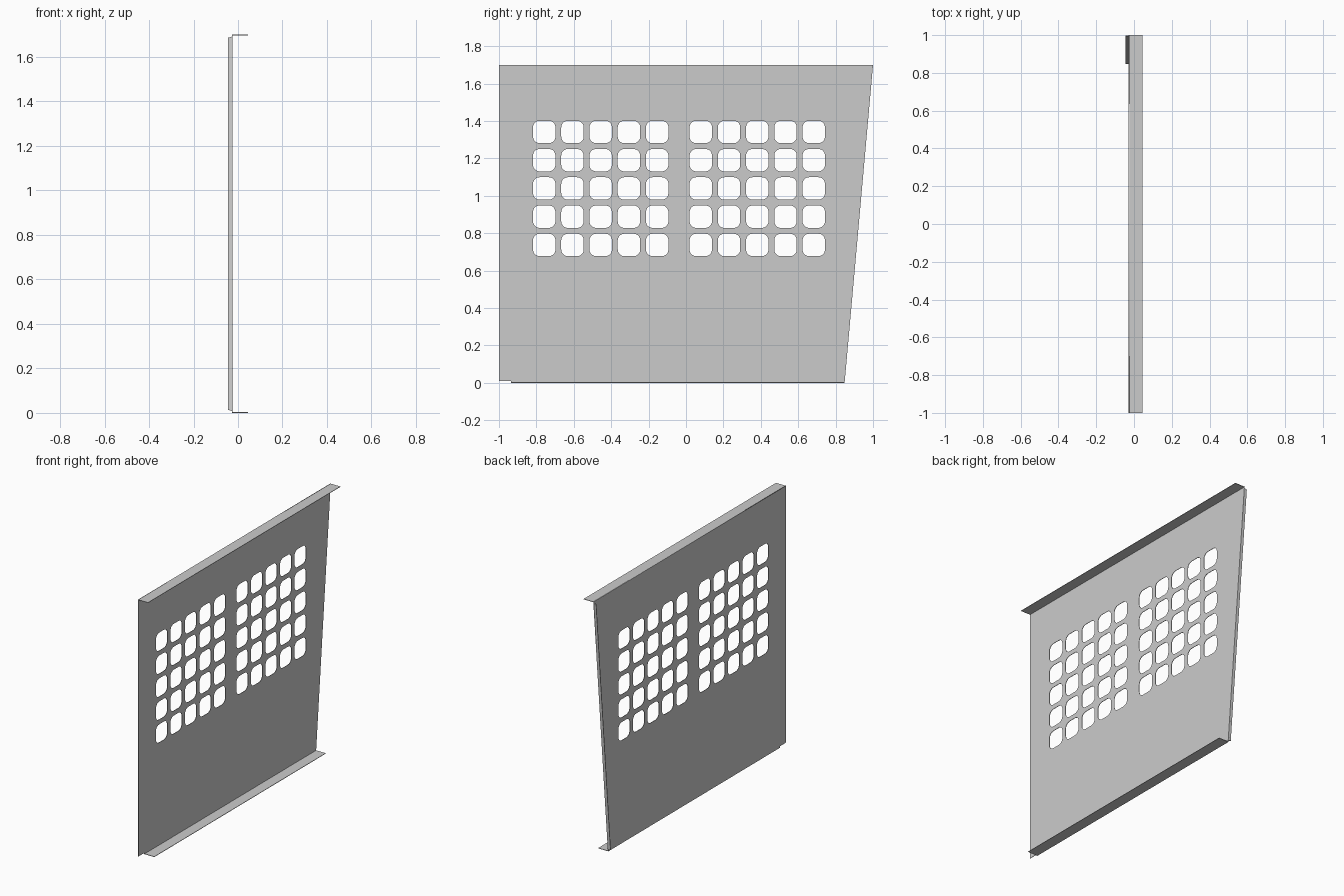
import bpy
import bmesh
import math
from mathutils import Vector

cube = bpy.data.objects.get("Cube")
if cube:
    bpy.data.objects.remove(cube, do_unlink=True)

GREY = (0.6, 0.6, 0.6, 1.0)
steel = bpy.data.materials.new("sheet_grey")
steel.use_nodes = True
steel.diffuse_color = GREY
steel.node_tree.nodes["Principled BSDF"].inputs["Base Color"].default_value = GREY

T = 0.003            # sheet thickness
FACE = -0.025        # outer face of the panel
LIP = 0.045          # outer edge of the folded lips
TOP = 1.7
FOOT_Y, HEAD_Y = 0.848, 1.0   # sloping edge at the bottom and top


def rounded_square(y, z, size=0.12, radius=0.035, steps=5):
    """Closed outline of a hole whose low corner is (y, z)."""
    half = size / 2 - radius
    points = []
    for corner in range(4):
        mid = math.radians(45 + 90 * corner)
        cy = y + size / 2 + math.copysign(half, math.cos(mid))
        cz = z + size / 2 + math.copysign(half, math.sin(mid))
        for i in range(steps + 1):
            a = math.radians(90 * (corner + i / steps))
            points.append((cy + radius * math.cos(a), cz + radius * math.sin(a)))
    return points


def plate(name, corners, offset):
    """Thin plate: a flat outline pushed along an offset."""
    bm = bmesh.new()
    face = bm.faces.new([bm.verts.new(c) for c in corners])
    pushed = bmesh.ops.extrude_face_region(bm, geom=[face], use_keep_orig=True)
    verts = [v for v in pushed["geom"] if isinstance(v, bmesh.types.BMVert)]
    bmesh.ops.translate(bm, verts=verts, vec=Vector(offset))
    bmesh.ops.recalc_face_normals(bm, faces=bm.faces)
    mesh = bpy.data.meshes.new(name)
    bm.to_mesh(mesh)
    bm.free()
    mesh.materials.append(steel)
    obj = bpy.data.objects.new(name, mesh)
    bpy.context.collection.objects.link(obj)


# Perforated panel: one filled outline with two blocks of square holes
outlines = [[(-1, 0.01), (-0.935, 0.01), (-0.935, 0), (FOOT_Y, 0),
             (HEAD_Y, TOP), (-1, TOP)]]
PITCH = 0.151
for block in (-0.818, 0.019):
    for col in range(5):
        for row in range(5):
            outlines.append(rounded_square(block + col * PITCH, 0.677 + row * PITCH))

curve = bpy.data.curves.new("perforated_panel", "CURVE")
curve.dimensions = "2D"
curve.fill_mode = "BOTH"
curve.extrude = T / 2
for outline in outlines:
    spline = curve.splines.new("POLY")
    spline.points.add(len(outline) - 1)
    for point, (y, z) in zip(spline.points, outline):
        point.co = (y, z, 0, 1)
    spline.use_cyclic_u = True
curve.materials.append(steel)
panel = bpy.data.objects.new("perforated_panel", curve)
panel.location.x = FACE - T / 2
panel.rotation_euler = (math.pi / 2, 0, math.pi / 2)
bpy.context.collection.objects.link(panel)
bpy.ops.object.select_all(action="DESELECT")
panel.select_set(True)
bpy.context.view_layer.objects.active = panel
bpy.ops.object.convert(target="MESH")

# Folded lips along the top and bottom edges
for name, z, start, end, push in (("top_lip", TOP, -1, HEAD_Y, -T),
                                  ("bottom_lip", 0, -0.935, FOOT_Y, T)):
    plate(name, [(FACE - T, start, z), (LIP, start, z),
                 (LIP, end, z), (FACE - T, end, z)], (0, 0, push))


# Narrow return on the sloping edge, folded the other way with mitred ends
def slope(x, z):
    return (x, FOOT_Y + (HEAD_Y - FOOT_Y) * z / TOP, z)


plate("sloping_return", [slope(FACE, 0.008), slope(FACE, TOP - 0.008),
                         slope(-LIP, TOP - 0.014), slope(-LIP, 0.014)], (0, -T, 0))
